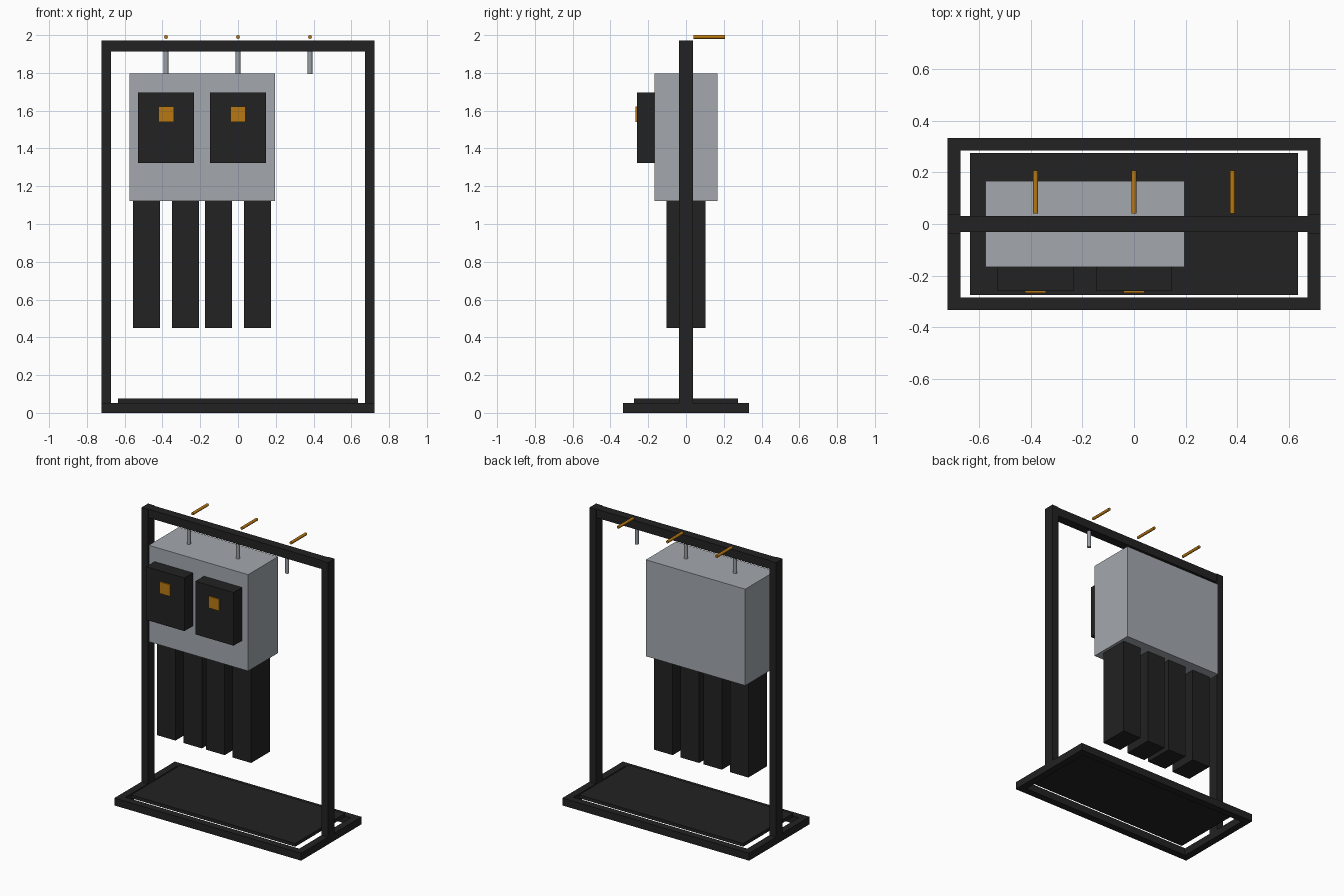
import bpy
import math

if "Cube" in bpy.data.objects:
    bpy.data.objects.remove(bpy.data.objects["Cube"])


def material(name, rgb):
    m = bpy.data.materials.new(name)
    m.diffuse_color = (*rgb, 1)
    m.use_nodes = True
    m.node_tree.nodes["Principled BSDF"].inputs["Base Color"].default_value = m.diffuse_color
    return m


BLACK = material("matte black", (0.016, 0.016, 0.016))
GREY = material("light grey", (0.37, 0.395, 0.43))
STEEL = material("steel grey", (0.33, 0.35, 0.38))
AMBER = material("amber", (0.48, 0.19, 0.006))


def box(name, x, y, z, mat):
    """Box from (min, max) ranges on each axis."""
    bpy.ops.mesh.primitive_cube_add(
        size=1, location=[(a + b) / 2 for a, b in (x, y, z)])
    ob = bpy.context.object
    ob.name = name
    ob.scale = [b - a for a, b in (x, y, z)]
    bpy.ops.object.transform_apply(location=False, rotation=False, scale=True)
    ob.data.materials.append(mat)
    return ob


def rod(name, centre, radius, length, mat, sides, along_y=False):
    bpy.ops.mesh.primitive_cylinder_add(
        vertices=sides, radius=radius, depth=length, location=centre,
        rotation=(math.pi / 2 if along_y else 0, 0, 0))
    ob = bpy.context.object
    ob.name = name
    ob.data.materials.append(mat)
    bpy.ops.object.shade_smooth_by_angle(angle=math.radians(35))


def around(c, half):
    return (c - half, c + half)


# base frame and uprights
for side, s in (("left", -1), ("right", 1)):
    cx = s * 0.698
    box(f"{side}_base_rail", around(cx, 0.025), (-0.333, 0.333), (0, 0.052), BLACK)
    box(f"{side}_post", around(cx, 0.025), (-0.037, 0.037), (0.02, 1.972), BLACK)
for side, s in (("front", -1), ("back", 1)):
    box(f"{side}_base_rail", (-0.723, 0.723), around(s * 0.309, 0.025), (0, 0.052), BLACK)

# floor panel and top beam
box("floor_panel", (-0.636, 0.636), (-0.275, 0.275), (0.052, 0.075), BLACK)
box("top_beam", (-0.723, 0.723), (-0.031, 0.031), (1.912, 1.972), BLACK)

# hanging cabinet
box("cabinet", around(-0.19, 0.385), (-0.166, 0.166), (1.122, 1.797), GREY)

# pouches with amber tags, and pairs of hanging legs
for i, cx in enumerate((-0.381, 0)):
    box(f"pouch_{i + 1}", around(cx, 0.148), (-0.26, -0.166), (1.323, 1.695), BLACK)
    box(f"pouch_tag_{i + 1}", around(cx, 0.041), (-0.268, -0.26), (1.54, 1.622), AMBER)
    for side, s in (("left", -1), ("right", 1)):
        box(f"{side}_leg_{i + 1}", around(cx + s * 0.1025, 0.0715),
            (-0.103, 0.103), (0.449, 1.122), BLACK)

# hanger rods under the beam and pegs above it
for i, cx in enumerate((-0.381, 0, 0.381)):
    rod(f"hanger_rod_{i + 1}", (cx, 0, 1.855), 0.013, 0.12, STEEL, 16)
    rod(f"peg_{i + 1}", (cx, 0.124, 1.99), 0.01, 0.167, AMBER, 12, along_y=True)
